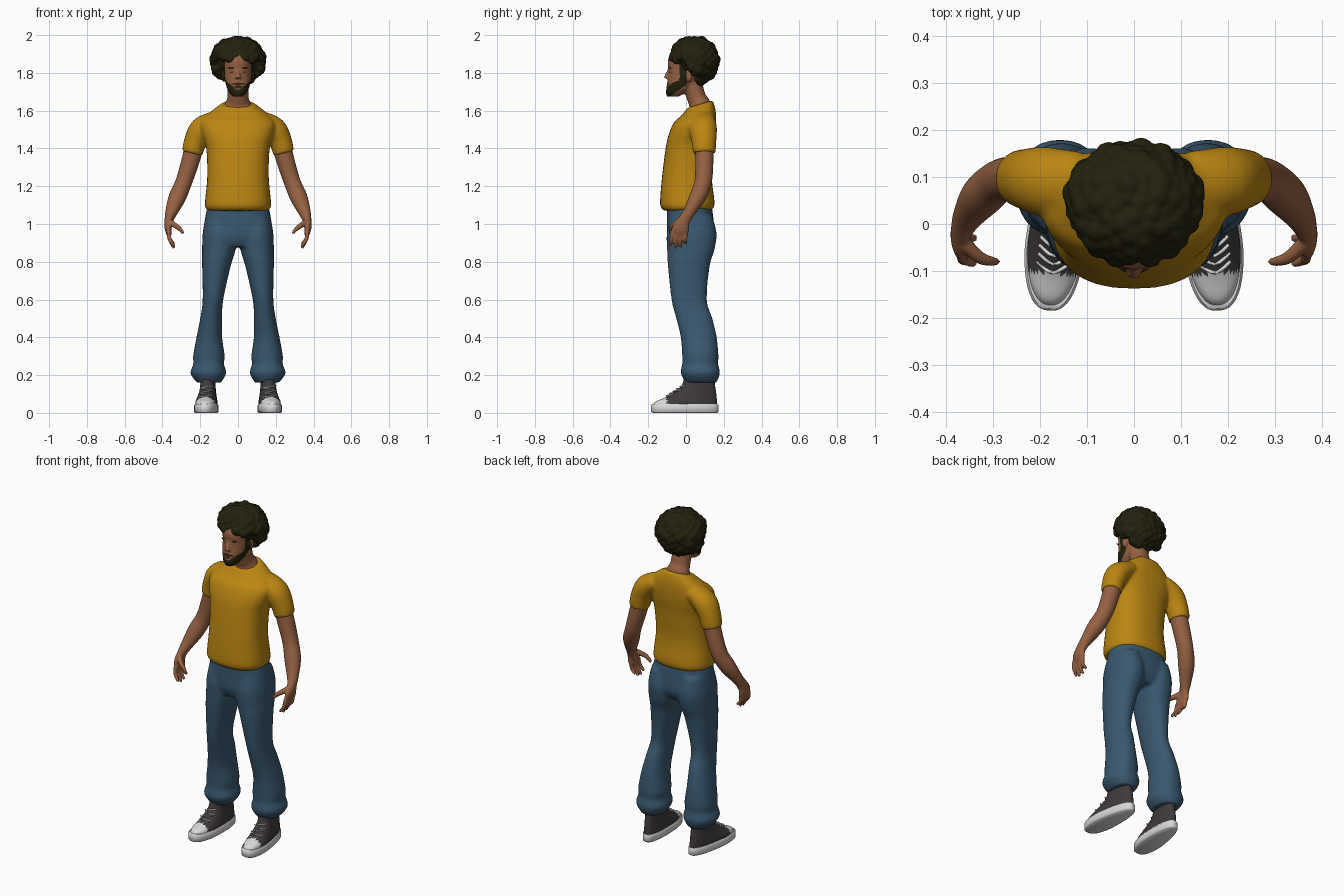
import bpy, bmesh, math, random
from mathutils import Vector, Matrix

if "Cube" in bpy.data.objects:
    bpy.data.objects.remove(bpy.data.objects["Cube"])
random.seed(4)


def material(name, *rgb):
    mat = bpy.data.materials.new(name)
    mat.use_nodes = True
    mat.diffuse_color = (*rgb, 1)
    mat.node_tree.nodes["Principled BSDF"].inputs["Base Color"].default_value = (*rgb, 1)
    return mat


SHIRT = material("mustard cotton", .50, .24, .006)
DENIM = material("blue denim", .042, .098, .16)
SKIN = material("brown skin", .30, .118, .055)
HAIR = material("black hair", .017, .015, .004)
CANVAS = material("charcoal canvas", .05, .042, .042)
RUBBER = material("white rubber", .68, .68, .68)
LIP = material("lip", .22, .07, .05)
EYE = material("eye white", .5, .45, .4)


def resample(rows, steps):
    """Smooth curve through the given rows."""
    rows = [Vector(r) for r in rows]
    padded = [rows[0]] + rows + [rows[-1]]
    out = []
    for a, b, c, d in zip(padded, padded[1:], padded[2:], padded[3:]):
        for k in range(steps):
            t = k / steps
            out.append(b + (c - a) * (t / 2) + (a * 2 - b * 5 + c * 4 - d) * (t * t / 2)
                       + (b * 3 - c * 3 + d - a) * (t ** 3 / 2))
    return out + [rows[-1]]


def tube(bm, rows, side=1, flat=False, power=2, steps=4, segments=32):
    """Loft of rings; each row is x, y, z, radius u, radius v."""
    path = resample(rows, steps)
    rings = []
    for i, row in enumerate(path):
        before, after = path[max(i - 1, 0)], path[min(i + 1, len(path) - 1)]
        tangent = Vector(after[:3]) - Vector(before[:3])
        if flat:
            tangent = Vector((0, 0, 1))
        tangent.normalize()
        u = Vector((1, 0, 0))
        u = (u - tangent * u.dot(tangent)).normalized()
        v = tangent.cross(u)
        ring = []
        for k in range(segments):
            angle = math.tau * k / segments
            c, s = math.cos(angle), math.sin(angle)
            point = Vector(row[:3])
            point += u * row[3] * math.copysign(abs(c) ** (2 / power), c)
            point += v * row[4] * math.copysign(abs(s) ** (2 / power), s)
            point.x *= side
            ring.append(bm.verts.new(point))
        rings.append(ring)
    for low, high in zip(rings, rings[1:]):
        for k in range(segments):
            n = (k + 1) % segments
            bm.faces.new((low[k], low[n], high[n], high[k]))
    bm.faces.new(rings[0][::-1])
    bm.faces.new(rings[-1])


def stack(bm, rows, **options):
    """Loft of level rings; each row is z, x min, x max, y min, y max."""
    tube(bm, [((a + b) / 2, (c + d) / 2, z, (b - a) / 2, (d - c) / 2)
              for z, a, b, c, d in rows], flat=True, **options)


def ball(bm, place, size, detail=3):
    matrix = Matrix.Translation(place) @ Matrix.Diagonal((*size, 1))
    bmesh.ops.create_icosphere(bm, subdivisions=detail, radius=1, matrix=matrix)


def finish(name, bm, mats, voxel=0, rule=None, relax=5):
    """Make the object, fuse its volumes if asked and colour faces by a rule."""
    bmesh.ops.recalc_face_normals(bm, faces=bm.faces)
    mesh = bpy.data.meshes.new(name)
    bm.to_mesh(mesh)
    bm.free()
    obj = bpy.data.objects.new(name, mesh)
    bpy.context.collection.objects.link(obj)
    if voxel:
        remesh = obj.modifiers.new("fuse", "REMESH")
        remesh.mode, remesh.voxel_size = "VOXEL", voxel
        smooth = obj.modifiers.new("relax", "SMOOTH")
        smooth.factor, smooth.iterations = .5, relax
        graph = bpy.context.evaluated_depsgraph_get()
        mesh = bpy.data.meshes.new_from_object(obj.evaluated_get(graph))
        obj.modifiers.clear()
        obj.data = mesh
    mesh.materials.clear()
    for mat in mats:
        mesh.materials.append(mat)
    for face in mesh.polygons:
        face.use_smooth = True
        face.material_index = int(rule(face.center)) if rule else 0
    mesh.set_sharp_from_angle(angle=math.radians(50))
    return obj


# Shirt: body, tilted collar and short sleeves
bm = bmesh.new()
body = [(1.07, .158, -.115, .13), (1.09, .174, -.134, .148), (1.13, .174, -.137, .15),
        (1.25, .163, -.127, .137), (1.4, .168, -.108, .147), (1.48, .19, -.09, .157),
        (1.54, .195, -.062, .16), (1.59, .15, -.022, .157), (1.635, .088, .006, .142)]
stack(bm, [(z, -w, w, front, back) for z, w, front, back in body], power=2.4)
for vert in bm.verts:
    vert.co.z += max(0, vert.co.z - 1.55) * (vert.co.y - .075) * 3.5
for side in (1, -1):
    tube(bm, [(.12, .085, 1.55, .05, .07), (.19, .09, 1.505, .064, .074),
              (.225, .095, 1.44, .06, .066), (.242, .097, 1.375, .056, .06)], side)
finish("shirt", bm, [SHIRT], .009)

# Jeans: hips and two flared legs
bm = bmesh.new()
stack(bm, [(1.11, -.16, .16, -.1, .135), (1, -.18, .18, -.102, .148),
           (.93, -.185, .185, -.1, .148), (.88, -.16, .16, -.08, .12)], power=2.4)
for side in (1, -1):
    stack(bm, [(1.04, .03, .17, -.08, .14), (.95, .006, .187, -.102, .162),
               (.86, .014, .19, -.1, .15), (.78, .038, .19, -.096, .126),
               (.6, .078, .187, -.077, .11), (.5, .084, .2, -.052, .14),
               (.4, .084, .22, -.028, .163), (.3, .07, .238, -.02, .172),
               (.26, .075, .236, -.02, .17), (.21, .062, .252, -.028, .18),
               (.16, .09, .218, -.002, .162)], side=side, power=2.2)
finish("jeans", bm, [DENIM], .01)

# Head and neck with nose and ears; the beard is coloured by a rule
bm = bmesh.new()
skull = [(1.675, .025, -.1, -.04), (1.695, .046, -.106, 0), (1.73, .062, -.102, .05),
         (1.78, .072, -.096, .09), (1.82, .075, -.094, .11), (1.87, .074, -.095, .115),
         (1.93, .05, -.06, .09)]
stack(bm, [(z, -w, w, front, back) for z, w, front, back in skull], power=2.2)
tube(bm, [(0, .08, 1.56, .08, .062), (0, .073, 1.63, .07, .058),
          (0, .055, 1.67, .056, .05), (0, .03, 1.75, .055, .055)])
tube(bm, [(0, -.086, 1.82, .008, .009), (0, -.1, 1.785, .013, .012),
          (0, -.104, 1.77, .019, .014)])
for side in (1, -1):
    ball(bm, (side * .076, .014, 1.785), (.014, .02, .033))


def is_beard(c):
    wide = abs(c.x)
    if c.y > .005 or c.z < 1.665 + .7 * (c.y + .1):
        return False
    jaw = c.z < 1.715 + .8 * max(0, wide - .012)
    moustache = wide < .035 and 1.737 < c.z < 1.75 - wide * .2
    sideburn = wide > .055 and c.y > -.035 and c.z < 1.85
    return jaw or moustache or sideburn


finish("head", bm, [SKIN, HAIR], .005, is_beard, relax=3)

# Eyes, irises, brows and mouth
for side, label in ((1, "left"), (-1, "right")):
    for part, place, size, mat in (
            ("eye", (.03, -.079, 1.806), (.014, .009, .006), EYE),
            ("iris", (.03, -.085, 1.806), (.005, .004, .005), HAIR),
            ("brow", (.032, -.084, 1.826), (.021, .007, .004), HAIR)):
        bm = bmesh.new()
        ball(bm, (side * place[0], *place[1:]), size, 2)
        finish(label + "_" + part, bm, [mat])
bm = bmesh.new()
for height in (1.723, 1.731):
    ball(bm, (0, -.096, height), (.022, .009, .005), 2)
finish("mouth", bm, [LIP])

# Curly hair: clumps spread over an ellipsoid, leaving the face clear
bm = bmesh.new()
ball(bm, (0, .05, 1.872), (.122, .1, .1))
count = 190
for i in range(count):
    height = 1 - 2 * (i + .5) / count
    around = i * math.pi * (3 - math.sqrt(5))
    reach = math.sqrt(1 - height * height)
    spot = Vector((.126 * reach * math.cos(around), .043 + .113 * reach * math.sin(around),
                   1.862 + .112 * height))
    if spot.z > 1.872 - 1.5 * min(max(spot.y + .005, 0), .085):
        size = random.uniform(.021, .032)
        ball(bm, spot, (size, size, size), 2)
finish("curly_hair", bm, [HAIR], .006, relax=2)

for side, label in ((1, "left"), (-1, "right")):
    # Arm with palm, fingers and thumb
    bm = bmesh.new()
    tube(bm, [(.22, .095, 1.45, .05, .05), (.253, .097, 1.33, .048, .048),
              (.288, .09, 1.22, .044, .046), (.322, .06, 1.14, .046, .044),
              (.352, .018, 1.065, .033, .032), (.366, -.01, 1.02, .023, .033),
              (.37, -.028, .98, .019, .045), (.364, -.036, .945, .014, .045)], side)
    for i in range(4):
        root = -.071 + .024 * i
        tip = .872 + (.012, .0, .005, .025)[i]
        tube(bm, [(.366, root, .96, .011, .012), (.362, root - .006, .92, .011, .011),
                  (.338, root - .014 + .004 * i, tip, .008, .008)], side, segments=12)
    tube(bm, [(.362, -.04, 1.01, .016, .018), (.33, -.07, .99, .014, .014),
              (.305, -.079, .97, .011, .011), (.29, -.08, .95, .008, .008)], side, segments=12)
    finish(label + "_arm", bm, [SKIN], .005, relax=3)

    # Shoe: rubber sole, canvas upper with a rubber toe cap, and laces
    sole, upper, laces = bmesh.new(), bmesh.new(), bmesh.new()
    stack(sole, [(0, -.058, .058, -.178, .166), (.006, -.065, .065, -.185, .172),
                 (.04, -.065, .065, -.185, .172), (.046, -.06, .06, -.18, .168)],
          power=2.5, steps=1, segments=48)
    profile = [(.04, .06, -.176, .165), (.06, .059, -.162, .165), (.08, .055, -.115, .163),
               (.11, .049, -.06, .16), (.14, .046, -.025, .155), (.19, .045, -.008, .15)]
    stack(upper, [(z, -w, w, front, back) for z, w, front, back in profile],
          power=2.3, segments=48)
    for i in range(5):
        y, z, slant = -.1 + .018 * i, .087 + .012 * i, .006 * (-1) ** i
        tube(laces, [(-.034, y + .017, z - slant, .004, .004), (0, y - .004, z + .003, .004, .004),
                     (.034, y + .017, z + slant, .004, .004)], flat=False, segments=8)
    for bm in (sole, upper, laces):
        for vert in bm.verts:
            vert.co.x *= 1 - .22 * min(max((vert.co.y + .06) / .2, 0), 1)
    for obj in (finish(label + "_sole", sole, [RUBBER]),
                finish(label + "_shoe_upper", upper, [CANVAS, RUBBER], rule=lambda c: c.y < -.105),
                finish(label + "_laces", laces, [RUBBER])):
        obj.location.x = side * .164
        obj.rotation_euler.z = side * .09
